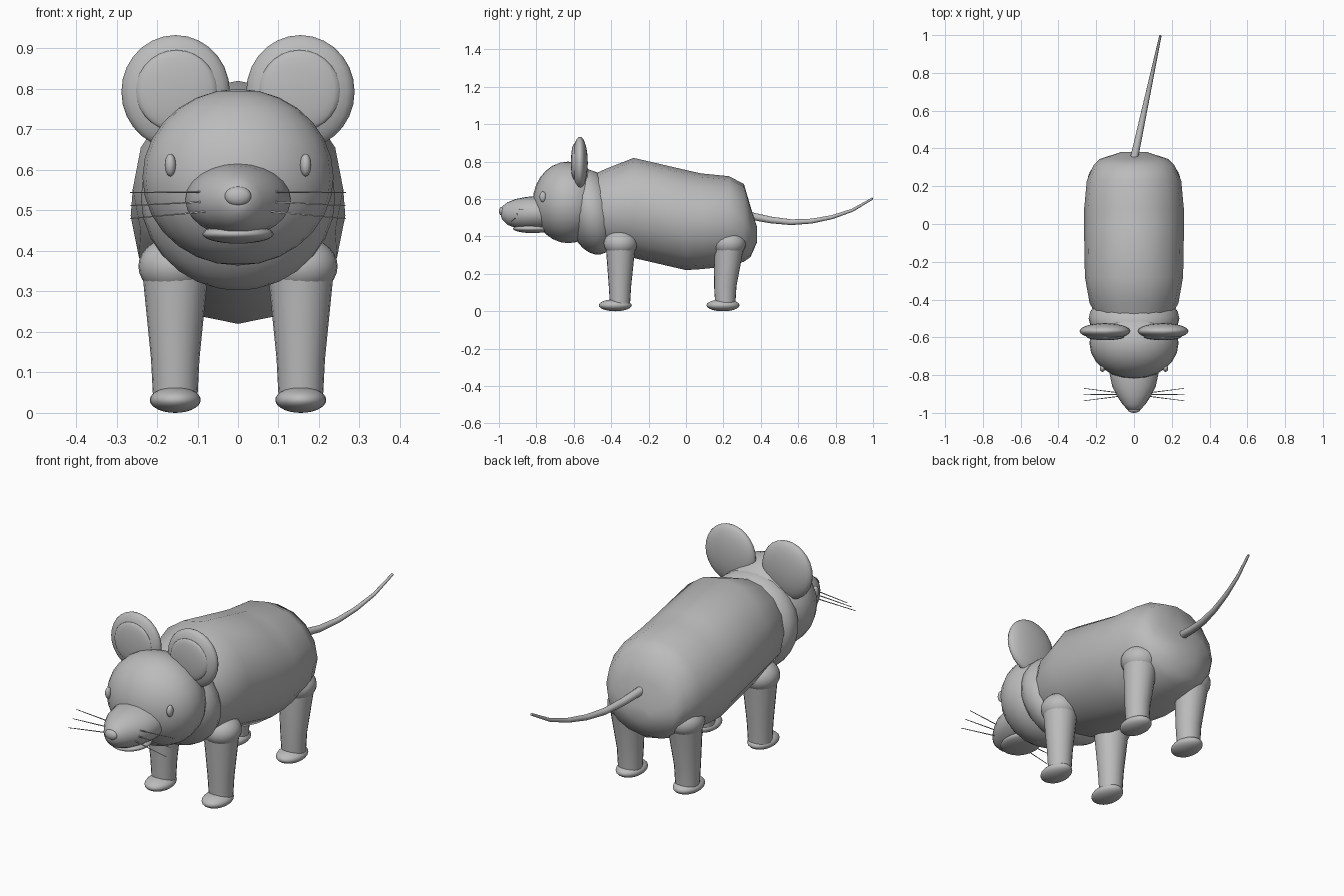
import bpy, bmesh, math
from mathutils import Vector, Matrix

cube = bpy.data.objects.get("Cube")
if cube:
    bpy.data.objects.remove(cube, do_unlink=True)

grey = bpy.data.materials.new("plain grey")
grey.use_nodes = True
colour = (0.5, 0.5, 0.5, 1)
grey.diffuse_color = colour
grey.node_tree.nodes["Principled BSDF"].inputs["Base Color"].default_value = colour


def finish(bm, name, angle=60):
    bmesh.ops.recalc_face_normals(bm, faces=bm.faces)
    mesh = bpy.data.meshes.new(name)
    bm.to_mesh(mesh)
    bm.free()
    mesh.materials.append(grey)
    obj = bpy.data.objects.new(name, mesh)
    bpy.context.collection.objects.link(obj)
    bpy.ops.object.select_all(action='DESELECT')
    obj.select_set(True)
    bpy.context.view_layer.objects.active = obj
    bpy.ops.object.shade_smooth_by_angle(angle=math.radians(angle))
    return obj


def ellipsoid(name, centre, radii, tilt=0, segments=24, rings=14):
    bm = bmesh.new()
    m = (Matrix.Translation(centre) @ Matrix.Rotation(tilt, 4, 'X')
         @ Matrix.Diagonal((*radii, 1)))
    bmesh.ops.create_uvsphere(bm, u_segments=segments, v_segments=rings,
                              radius=1, matrix=m)
    return finish(bm, name)


def skin(name, loops, angle=60):
    """Join equal loops of points into a closed tube."""
    bm = bmesh.new()
    rows = [[bm.verts.new(p) for p in loop] for loop in loops]
    n = len(rows[0])
    for a, b in zip(rows, rows[1:]):
        for i in range(n):
            j = (i + 1) % n
            bm.faces.new((a[i], a[j], b[j], b[i]))
    bm.faces.new(rows[0])
    bm.faces.new(rows[-1])
    return finish(bm, name, angle)


def loft_y(name, stations, n):
    """Elliptical sections along y: (y, top, bottom, half width)."""
    loops = []
    for y, top, bottom, w in stations:
        mid, half = (top + bottom) / 2, (top - bottom) / 2
        turns = [math.tau * i / n for i in range(n)]
        loops.append([(w * math.sin(t), y, mid + half * math.cos(t)) for t in turns])
    return skin(name, loops)


def tube(name, points, radii, n=8):
    points = [Vector(p) for p in points]
    loops = []
    for i, (p, r) in enumerate(zip(points, radii)):
        along = points[min(i + 1, len(points) - 1)] - points[max(i - 1, 0)]
        turn = along.to_track_quat('Z', 'Y')
        loops.append([p + turn @ Vector((r * math.cos(math.tau * k / n),
                                         r * math.sin(math.tau * k / n), 0))
                      for k in range(n)])
    return skin(name, loops)


# Body, neck and head
loft_y("body", [(-0.50, 0.73, 0.37, 0.19), (-0.42, 0.765, 0.32, 0.235),
                (-0.28, 0.82, 0.285, 0.26), (0.0, 0.755, 0.22, 0.265),
                (0.08, 0.737, 0.225, 0.264), (0.23, 0.722, 0.24, 0.25),
                (0.31, 0.68, 0.265, 0.215), (0.345, 0.56, 0.29, 0.18),
                (0.38, 0.45, 0.37, 0.07)], 16)
ellipsoid("neck", (0, -0.50, 0.53), (0.24, 0.14, 0.23), tilt=0.2)
ellipsoid("head", (0, -0.63, 0.582), (0.236, 0.19, 0.218))

# Snout, jaw and nose
loft_y("snout", [(-0.68, 0.61, 0.44, 0.125), (-0.79, 0.618, 0.435, 0.13),
                 (-0.86, 0.61, 0.438, 0.115), (-0.91, 0.60, 0.445, 0.09),
                 (-0.955, 0.582, 0.462, 0.06), (-0.983, 0.56, 0.49, 0.035),
                 (-0.99, 0.54, 0.51, 0.015)], 24)
ellipsoid("jaw", (0, -0.82, 0.442), (0.088, 0.105, 0.024))
ellipsoid("nose", (0, -0.983, 0.535), (0.033, 0.017, 0.024), segments=16, rings=10)

# Ears, eyes and whiskers
for side, label in ((1, "left"), (-1, "right")):
    ellipsoid(label + "_ear", (side * 0.154, -0.567, 0.793), (0.134, 0.042, 0.14))
    ellipsoid(label + "_inner_ear", (side * 0.152, -0.597, 0.796), (0.1, 0.018, 0.1))
    ellipsoid(label + "_eye", (side * 0.167, -0.765, 0.612), (0.014, 0.018, 0.028),
              segments=16, rings=10)
    for k, height in enumerate(("upper", "middle", "lower")):
        root = (side * 0.07, -0.895 - 0.008 * k, 0.546 - 0.024 * k)
        end = (side * 0.266, -0.87 - 0.033 * k, 0.544 - 0.032 * k)
        tube(f"{label}_{height}_whisker", (root, end), (0.0025, 0.0015), 6)

# Legs, with shoulders and feet
for end, top_y, low_y, foot_y in (("front", -0.35, -0.353, -0.378),
                                  ("back", 0.23, 0.21, 0.198)):
    for side, label in ((1, "left"), (-1, "right")):
        x = side * 0.155
        name = f"{end}_{label}"
        ellipsoid(name + "_shoulder", (x + side * 0.003, top_y, 0.362),
                  (0.088, 0.09, 0.072))
        loops = []
        for z, rx, ry, y in ((0.335, 0.08, 0.078, top_y),
                             (0.135, 0.06, 0.06, low_y),
                             (0.04, 0.055, 0.054, low_y)):
            turns = [math.tau * i / 20 for i in range(20)]
            loops.append([(x + rx * math.cos(t), y + ry * math.sin(t), z)
                          for t in turns])
        skin(name + "_leg", loops, 40)
        ellipsoid(name + "_foot", (x, foot_y, 0.032), (0.063, 0.088, 0.032))

# Tail
heights = (0.51, 0.488, 0.476, 0.482, 0.503, 0.54, 0.603)
steps = [i / 6 for i in range(7)]
tube("tail", [(0.14 * t, 0.345 + 0.653 * t, z) for t, z in zip(steps, heights)],
     [0.021 - 0.015 * t for t in steps], 10)
